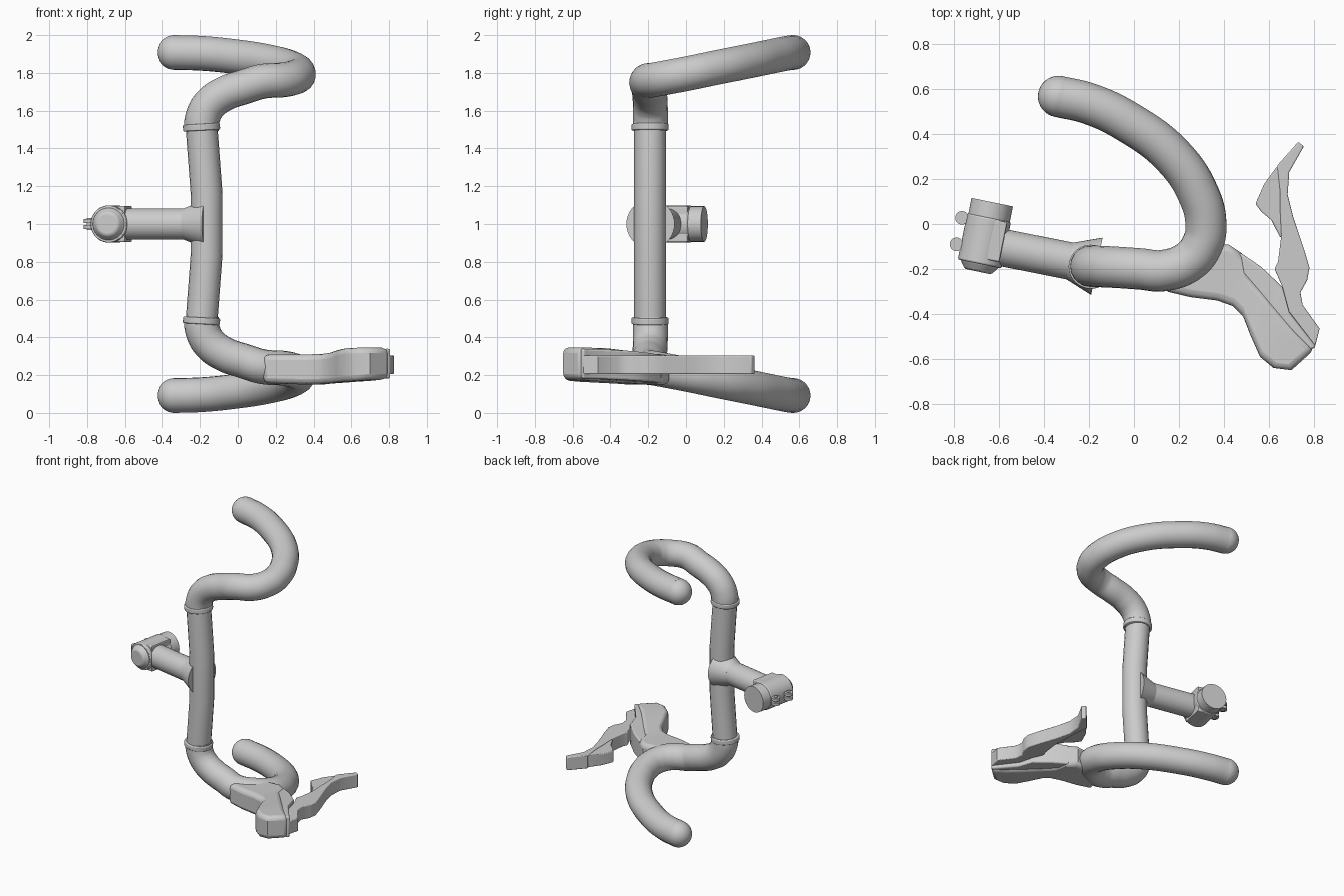
import bpy, bmesh, math
from mathutils import Vector

if "Cube" in bpy.data.objects:
    bpy.data.objects.remove(bpy.data.objects["Cube"])


def smooth(ob, angle=40):
    bpy.ops.object.select_all(action='DESELECT')
    ob.select_set(True)
    bpy.context.view_layer.objects.active = ob
    bpy.ops.object.shade_smooth_by_angle(angle=math.radians(angle))


def tube(name, pts, r, kind='BEZIER'):
    """Round tube swept along points, converted to a mesh."""
    cu = bpy.data.curves.new(name, 'CURVE')
    cu.dimensions = '3D'
    cu.bevel_depth, cu.bevel_resolution = r, 8
    cu.resolution_u, cu.use_fill_caps = 10, True
    sp = cu.splines.new(kind)
    if kind == 'BEZIER':
        sp.bezier_points.add(len(pts) - 1)
        for b, p in zip(sp.bezier_points, pts):
            b.co = p
            b.handle_left_type = b.handle_right_type = 'AUTO'
    else:
        sp.points.add(len(pts) - 1)
        for b, p in zip(sp.points, pts):
            b.co = (*p, 1)
    ob = bpy.data.objects.new(name, cu)
    bpy.context.collection.objects.link(ob)
    bpy.ops.object.select_all(action='DESELECT')
    ob.select_set(True)
    bpy.context.view_layer.objects.active = ob
    bpy.ops.object.convert(target='MESH')
    smooth(bpy.context.object)


def rod(name, a, b, r1, r2=None, bevel=0.0):
    """Cylinder or cone between two points."""
    a, b = Vector(a), Vector(b)
    bpy.ops.mesh.primitive_cone_add(
        vertices=40, radius1=r1, radius2=r1 if r2 is None else r2,
        depth=(b - a).length, location=(a + b) / 2,
        rotation=(b - a).to_track_quat('Z', 'Y').to_euler())
    ob = bpy.context.object
    ob.name = name
    if bevel:
        m = ob.modifiers.new('bevel', 'BEVEL')
        m.width, m.segments = bevel, 3
    smooth(ob)


def slab(name, left, right, zlo, zhi, bevel):
    """Plan-view strip between two outlines, given thickness and round edges."""
    n = len(left)
    zlo = zlo if isinstance(zlo, list) else [zlo] * n
    zhi = zhi if isinstance(zhi, list) else [zhi] * n
    bm = bmesh.new()
    rings = [[bm.verts.new(p) for p in
              ((*l, lo), (*r, lo), (*r, hi), (*l, hi))]
             for l, r, lo, hi in zip(left, right, zlo, zhi)]
    for a, b in zip(rings, rings[1:]):
        for i in range(4):
            j = (i + 1) % 4
            bm.faces.new((a[i], a[j], b[j], b[i]))
    bm.faces.new(rings[0])
    bm.faces.new(rings[-1])
    bmesh.ops.recalc_face_normals(bm, faces=bm.faces)
    me = bpy.data.meshes.new(name)
    bm.to_mesh(me)
    bm.free()
    ob = bpy.data.objects.new(name, me)
    bpy.context.collection.objects.link(ob)
    m = ob.modifiers.new('bevel', 'BEVEL')
    m.width, m.segments, m.angle_limit = bevel, 3, math.radians(50)
    smooth(ob)


# Centre tube, slightly bowed
tube('centre_bar', [(-.192, -.19, .48), (-.165, -.19, .84),
                    (-.165, -.19, 1.16), (-.192, -.19, 1.52)], .084, 'POLY')

# Curved drops, collars and rounded ends, mirrored about z = 1
drop = [(-.192, -.188, 1.5), (-.187, -.188, 1.56), (-.15, -.189, 1.632),
        (-.07, -.193, 1.69), (.03, -.2, 1.725), (.13, -.207, 1.755),
        (.245, -.165, 1.764), (.306, -.085, 1.779), (.32, 0, 1.795),
        (.288, .13, 1.822), (.175, .30, 1.856), (-.03, .455, 1.888),
        (-.2, .535, 1.904), (-.335, .567, 1.908)]
for side, s in (('upper', 1), ('lower', -1)):
    pts = [(x, y, 1 + s * (z - 1)) for x, y, z in drop]
    tube(side + '_drop', pts, .092)
    rod(side + '_collar', (-.191, -.19, 1 + s * .495),
        (-.193, -.19, 1 + s * .53), .098, bevel=.006)
    bpy.ops.mesh.primitive_uv_sphere_add(radius=.092, segments=36,
                                         ring_count=18, location=pts[-1])
    bpy.context.object.name = side + '_end_cap'
    smooth(bpy.context.object)

# Stem with flared joint
rod('stem', (-.65, -.092, 1), (-.17, -.187, 1), .083)
rod('stem_flare', (-.285, -.164, 1), (-.165, -.188, 1), .083, .13)

# Steerer clamp: core, body, end cap
axis = Vector((.2, .98, 0)).normalized()
mid = Vector((-.66, -.05, 1))
rod('steerer_core', mid - axis * .13, mid + axis * .15, .094)
rod('clamp_body', mid - axis * .13, mid + axis * .08, .099, bevel=.008)
rod('clamp_cap', mid - axis * .125, mid - axis * .165, .09, .06, bevel=.01)

# Squared block joining clamp and stem
bpy.ops.mesh.primitive_cube_add(size=1, location=mid + Vector((.035, -.022, 0)),
                                rotation=(0, 0, -.2))
block = bpy.context.object
block.name = 'clamp_block'
block.scale = (.09, .18, .19)
bv = block.modifiers.new('bevel', 'BEVEL')
bv.width, bv.segments = .035, 3
smooth(block)

# Clamp bolt lugs: pair of plates with a bolt through
side_dir = Vector((-axis.y, axis.x, 0))
for i, t in enumerate((.055, -.065)):
    c = mid + axis * t + side_dir * .118
    for z0 in (.006, -.026):
        rod(f'clamp_lug_{i}', c + Vector((0, 0, z0)),
            c + Vector((0, 0, z0 + .02)), .03)
        rod(f'lug_web_{i}', c + Vector((0, 0, z0 + .01)) - side_dir * .06,
            c + Vector((0, 0, z0 + .01)), .011)
    rod(f'clamp_bolt_{i}', c - Vector((0, 0, .032)), c + Vector((0, 0, .032)), .014)

# Brake hood wrapping the lower bar
slab('brake_hood',
     [(.2, -.14), (.33, -.1), (.42, -.09), (.48, -.13), (.49, -.2),
      (.57, -.3), (.64, -.385), (.72, -.475), (.805, -.555)],
     [(.125, -.295), (.25, -.325), (.37, -.34), (.44, -.365), (.485, -.41),
      (.52, -.5), (.56, -.59), (.62, -.64), (.70, -.65)],
     [.157, .153, .15, .152, .155, .16, .165, .17, .178],
     [.31, .31, .31, .312, .318, .332, .342, .345, .345], .03)

# Lever bracket set into the hood
slab('lever_bracket',
     [(.47, -.125), (.565, -.19), (.66, -.28), (.69, -.39), (.81, -.545)],
     [(.465, -.2), (.55, -.3), (.62, -.385), (.69, -.465), (.785, -.56)],
     [.16, .165, .172, .178, .182], [.308, .318, .328, .335, .34], .01)

# Brake lever blade
slab('brake_lever',
     [(.805, -.545), (.685, -.385), (.66, -.28), (.625, -.2), (.64, -.17),
      (.655, -.05), (.65, .05), (.65, .14), (.637, .26), (.73, .365)],
     [(.825, -.465), (.75, -.36), (.74, -.305), (.77, -.25), (.78, -.195),
      (.757, -.115), (.708, .03), (.683, .13), (.69, .23), (.755, .345)],
     .205, .305, .006)

# Shift paddle behind the lever
slab('shift_paddle',
     [(.635, .255), (.58, .18), (.54, .09), (.566, .055), (.61, .018), (.65, -.06)],
     [(.65, .24), (.66, .18), (.66, .12), (.665, .06), (.665, 0), (.665, -.05)],
     .212, .298, .006)
